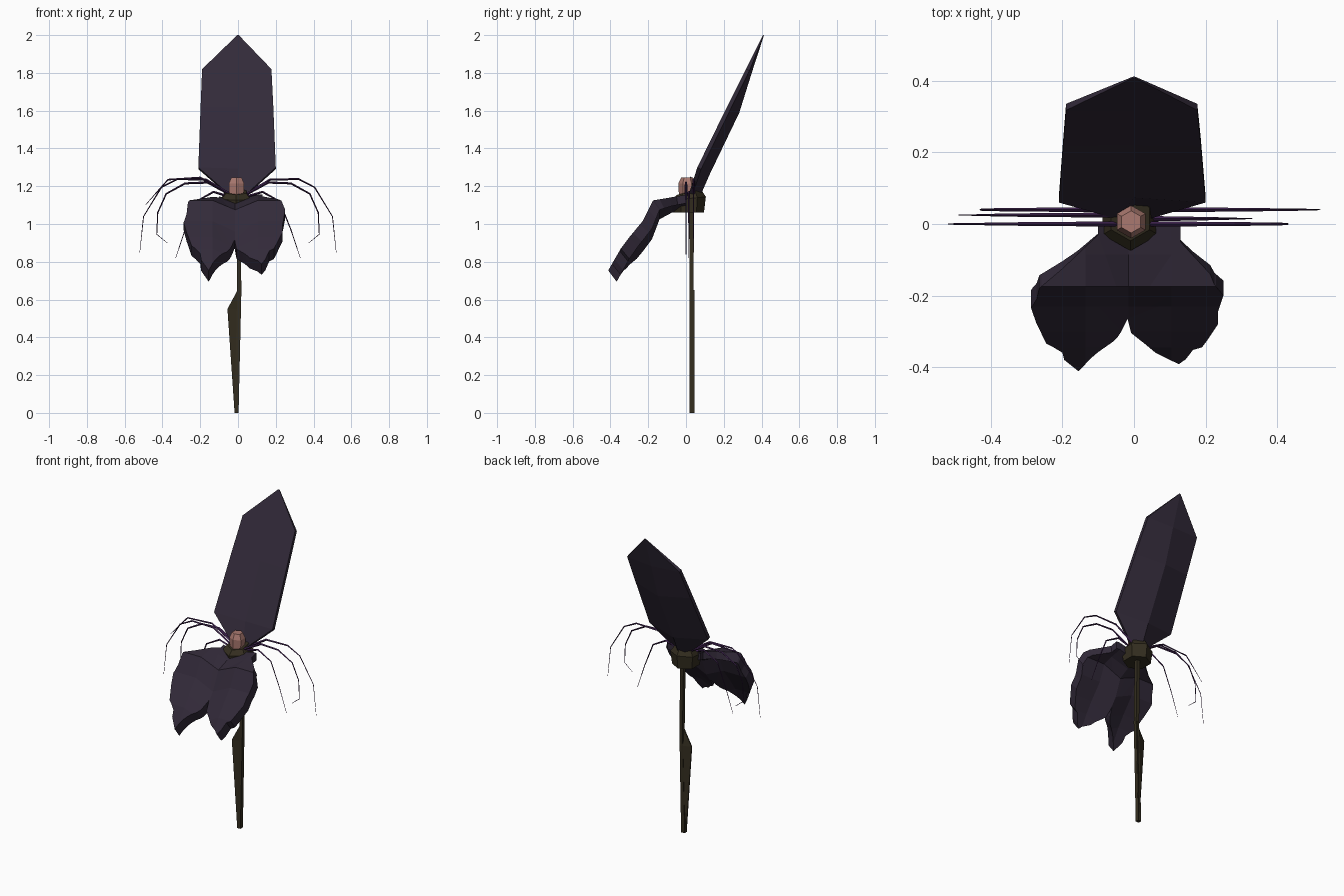
import bpy, bmesh, math
from mathutils import Vector

if "Cube" in bpy.data.objects:
    bpy.data.objects.remove(bpy.data.objects["Cube"])


def material(name, rgb):
    m = bpy.data.materials.new(name)
    m.diffuse_color = (*rgb, 1)
    m.use_nodes = True
    m.node_tree.nodes["Principled BSDF"].inputs["Base Color"].default_value = m.diffuse_color
    return m


PETAL = material("dusky purple", (0.032, 0.023, 0.041))
THREAD = material("violet thread", (0.047, 0.016, 0.075))
STALK = material("dark olive", (0.034, 0.027, 0.014))
BUD = material("dull pink", (0.40, 0.19, 0.16))


def finish(name, bm, mat):
    bmesh.ops.recalc_face_normals(bm, faces=bm.faces[:])
    me = bpy.data.meshes.new(name)
    bm.to_mesh(me)
    bm.free()
    me.materials.append(mat)
    ob = bpy.data.objects.new(name, me)
    bpy.context.collection.objects.link(ob)
    return ob


def loft(name, rings, mat):
    """Skin a closed solid through rings of equal point count."""
    bm = bmesh.new()
    rows = [[bm.verts.new(p) for p in r] for r in rings]
    n = len(rows[0])
    for a, b in zip(rows, rows[1:]):
        for i in range(n):
            j = (i + 1) % n
            bm.faces.new((a[i], a[j], b[j], b[i]))
    bm.faces.new(rows[0])
    bm.faces.new(rows[-1])
    return finish(name, bm, mat)


def hexagon(cx, cy, r, z, tilt=0.0):
    pts = [(r * math.sin(k * math.pi / 3), r * math.cos(k * math.pi / 3)) for k in range(6)]
    return [(cx + x, cy + y, z + tilt * y) for x, y in pts]


def square(cx, cy, r, z):
    return [(cx - r, cy - r, z), (cx + r, cy - r, z), (cx + r, cy + r, z), (cx - r, cy + r, z)]


# stem
loft("stem", [square(-0.008, 0.03, 0.011, 0), square(0.007, 0.03, 0.011, 0.65),
              square(0.0, 0.03, 0.011, 1.09)], STALK)

# leaf clasping the lower stem, its free edge turned forward
leaf = [(0.003, 0.0, -0.018), (0.013, 0.55, -0.056), (0.013, 0.65, -0.002)]
loft("leaf", [[(xr, 0.028, z), (xr, 0.045, z), (xl, 0.025, z), (xl, 0.018, z)]
              for xr, z, xl in leaf], STALK)

# flower base (rear side higher) and central bud
loft("flower_base", [hexagon(-0.01, 0.015, r, z, t) for r, z, t in
                     ((0.08, 1.06, 0), (0.09, 1.135, 0.1), (0.062, 1.17, 0.25))], STALK)
loft("bud", [hexagon(-0.008, 0.006, r, z)
             for r, z in ((0.043, 1.13), (0.046, 1.215), (0.031, 1.247))], BUD)

# upright petal: shallow front fold, thin edges, keeled back
back = Vector((0, 0.9, -0.44))
rows = []
for left, right, y, z, edge, keel, fold in (
        (-0.05, 0.045, 0.015, 1.16, 0.02, 0.06, 0.035),
        (-0.21, 0.20, 0.06, 1.30, 0.022, 0.075, 0.015),
        (-0.198, 0.187, 0.217, 1.62, 0.022, 0.072, 0.004),
        (-0.19, 0.177, 0.318, 1.82, 0.02, 0.035, 0),
        (-0.004, 0.004, 0.408, 2.0, 0.004, 0.005, 0)):
    fl, fc, fr = (Vector((x, y, z)) for x in (left, 0, right))
    rows.append([fl, fc + back * fold, fr, fr + back * edge, fc + back * keel, fl + back * edge])
loft("upper_petal", rows, PETAL)

# lower double-lobed petal: plan outline, bent down along y, then thickened
outline = [(-0.10, 0.0), (-0.10, -0.03), (-0.20, -0.125), (-0.265, -0.18), (-0.272, -0.21),
           (-0.288, -0.235), (-0.272, -0.28), (-0.262, -0.30), (-0.245, -0.335), (-0.225, -0.345),
           (-0.20, -0.36), (-0.195, -0.38), (-0.155, -0.412), (-0.12, -0.375), (-0.10, -0.358),
           (-0.06, -0.33), (-0.045, -0.315), (-0.035, -0.30), (-0.018, -0.265), (-0.008, -0.305),
           (0.03, -0.335), (0.06, -0.36), (0.125, -0.392), (0.145, -0.378), (0.165, -0.352),
           (0.19, -0.345), (0.205, -0.325), (0.235, -0.28), (0.235, -0.245), (0.25, -0.20),
           (0.225, -0.17), (0.213, -0.14), (0.13, -0.05), (0.13, 0.0)]
# y and z of the upper surface, y and z step to the lower one, depth of the middle groove
bend = [(0.0, 1.155, 0, -0.045, 0.03), (-0.085, 1.14, 0.01, -0.045, 0.035),
        (-0.175, 1.125, 0.035, -0.05, 0.05), (-0.23, 1.015, 0.05, -0.04, 0.055),
        (-0.30, 0.93, 0.045, -0.05, 0.06), (-0.345, 0.87, 0.045, -0.055, 0.06),
        (-0.42, 0.74, 0.045, -0.06, 0.06)]


def bent(y):
    for a, b in zip(bend, bend[1:]):
        if y >= b[0] - 1e-6:
            t = (y - a[0]) / (b[0] - a[0])
            return [p + (q - p) * t for p, q in zip(a, b)]
    return list(bend[-1])


bm = bmesh.new()
bm.faces.new([bm.verts.new((x, y, 0)) for x, y in outline])
bm.normal_update()
bmesh.ops.triangulate(bm, faces=bm.faces[:])
cuts = [((0, row[0], 0), (0, 1, 0)) for row in bend[1:-1]]
cuts += [((x, 0, 0), (1, 0, 0)) for x in (-0.135, -0.015, 0.105)]
for co, no in cuts:
    bmesh.ops.bisect_plane(bm, geom=bm.verts[:] + bm.edges[:] + bm.faces[:],
                           plane_co=co, plane_no=no)
rim = [e.verts[:] for e in bm.edges if e.is_boundary]
top_faces, low = bm.faces[:], {}
for v in bm.verts[:]:
    y, z, dy, dz, groove = bent(v.co.y)
    v.co.z = z - groove * max(0, 1 - abs(v.co.x + 0.015) / 0.12)
    low[v] = bm.verts.new((v.co.x, y + dy, v.co.z + dz))
for f in top_faces:
    bm.faces.new([low[v] for v in reversed(f.verts)])
for a, b in rim:
    bm.faces.new((a, b, low[b], low[a]))
finish("lower_petal", bm, PETAL)


def whisker(name, y, pts):
    """Four-sided tapering thread lying in a plane of constant y."""
    rings = []
    for i, (x, z) in enumerate(pts):
        a, b = pts[max(i - 1, 0)], pts[min(i + 1, len(pts) - 1)]
        d = Vector((b[0] - a[0], b[1] - a[1])).normalized()
        r = 0.0075 * (1 - 0.85 * i / (len(pts) - 1))
        n = Vector((-d.y, 0, d.x)) * r
        p, s = Vector((x, y, z)), Vector((0, r, 0))
        rings.append([p + n, p + s, p - n, p - s])
    loft(name, rings, THREAD)


# drooping whiskers: long, hooked and inner on each side, plus a short one
long_ = [(0.03, 1.15), (0.17, 1.235), (0.32, 1.238), (0.405, 1.195), (0.50, 1.04), (0.52, 0.85)]
hook = [(0.03, 1.15), (0.16, 1.22), (0.28, 1.215), (0.38, 1.16), (0.425, 1.06), (0.43, 0.945),
        (0.375, 0.90)]
inner = [(0.03, 1.14), (0.13, 1.17), (0.22, 1.12), (0.28, 0.97), (0.33, 0.82)]
short = [(0.03, 1.15), (0.20, 1.245), (0.37, 1.235), (0.42, 1.18), (0.49, 1.10)]
for name, side, y, pts in (("long_whisker_right", 1, 0.04, long_),
                           ("hooked_whisker_right", 1, 0.0, hook),
                           ("inner_whisker_right", 1, 0.015, inner),
                           ("long_whisker_left", -1, 0.0, long_),
                           ("hooked_whisker_left", -1, 0.04, hook),
                           ("inner_whisker_left", -1, 0.0, inner),
                           ("short_whisker_left", -1, 0.025, short)):
    whisker(name, y, [(side * x, z) for x, z in pts])
